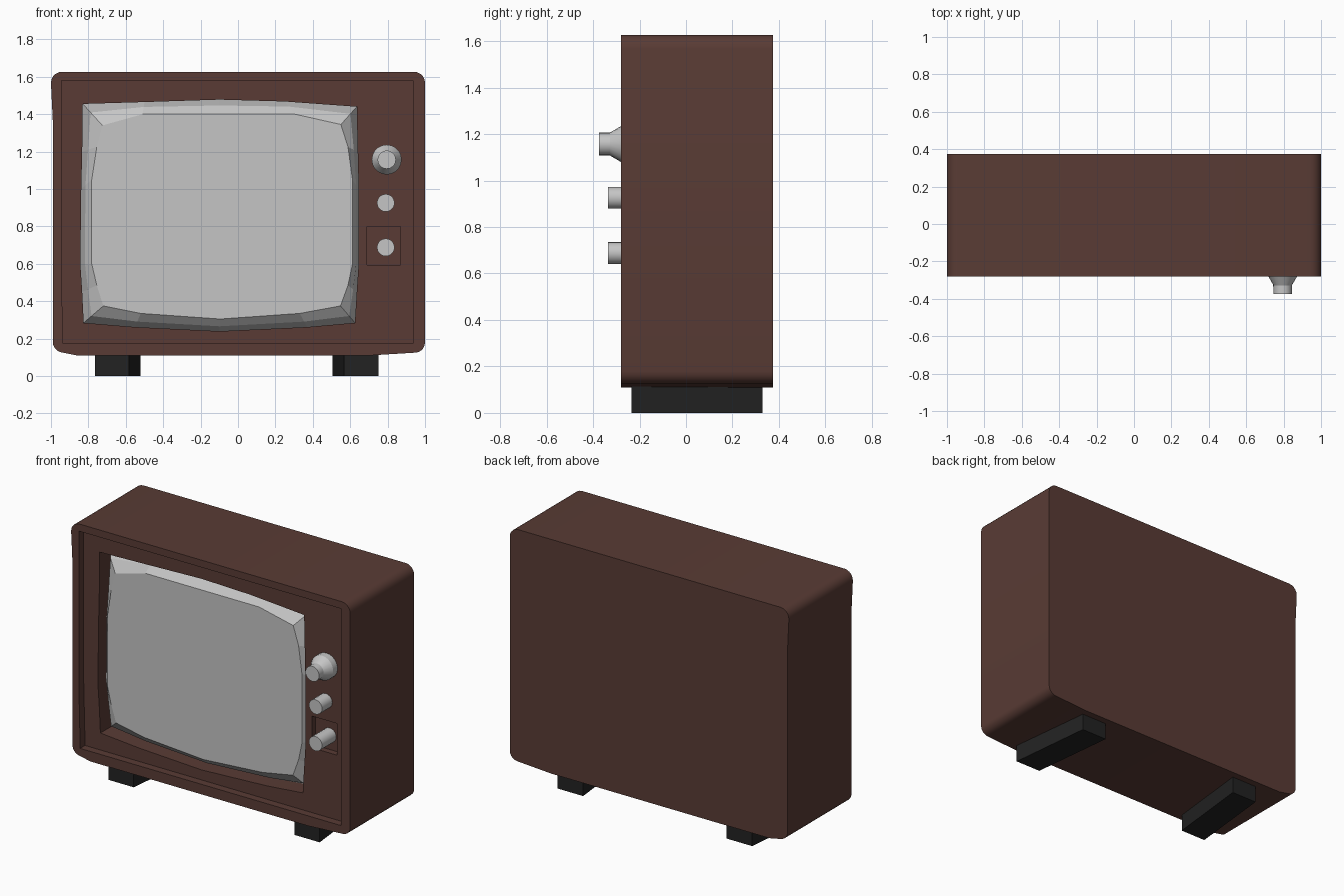
import bpy, bmesh, math

if "Cube" in bpy.data.objects:
    bpy.data.objects.remove(bpy.data.objects["Cube"])


def material(name, rgb):
    m = bpy.data.materials.new(name)
    m.diffuse_color = (*rgb, 1)
    m.use_nodes = True
    m.node_tree.nodes["Principled BSDF"].inputs["Base Color"].default_value = m.diffuse_color
    return m


BROWN = material("brown_wood", (0.1, 0.044, 0.035))
SILVER = material("silver_grey", (0.56, 0.56, 0.56))
BLACK = material("black_rubber", (0.016, 0.016, 0.016))


def ring(bm, pts, y):
    return [bm.verts.new((x, y, z)) for x, z in pts]


def bridge(bm, a, b):
    n = len(a)
    for i in range(n):
        bm.faces.new((a[i], a[(i + 1) % n], b[(i + 1) % n], b[i]))


def finish(bm, name, mat, smooth=None):
    bmesh.ops.recalc_face_normals(bm, faces=bm.faces[:])
    me = bpy.data.meshes.new(name)
    bm.to_mesh(me)
    bm.free()
    me.materials.append(mat)
    ob = bpy.data.objects.new(name, me)
    bpy.context.collection.objects.link(ob)
    if smooth:
        bpy.ops.object.select_all(action='DESELECT')
        ob.select_set(True)
        bpy.context.view_layer.objects.active = ob
        bpy.ops.object.shade_smooth_by_angle(angle=math.radians(smooth))
    return ob


def arc(cx, cz, rx, rz, a0, n=5):
    return [(cx + rx * math.cos(math.radians(a0 + 90 * i / n)),
             cz + rz * math.sin(math.radians(a0 + 90 * i / n))) for i in range(n + 1)]


# Outlines in x, z
outer = (arc(0.94, 1.567, 0.06, 0.06, 0) + arc(-0.94, 1.567, 0.06, 0.06, 90)
         + [(-0.99, 1.36)] + arc(-0.93, 0.18, 0.06, 0.055, 180)[:-1]
         + [(-0.86, 0.11), (0.70, 0.11)] + arc(0.945, 0.18, 0.055, 0.055, 270))
rim = [(-0.945, 1.58), (0.935, 1.58), (0.935, 0.175), (-0.935, 0.175), (-0.945, 0.6)]
opening = [(-0.83, 1.455), (-0.5, 1.465), (-0.1, 1.478), (0.25, 1.468),
           (0.635, 1.44), (0.64, 1.2), (0.645, 1.0), (0.645, 0.6), (0.635, 0.45),
           (0.625, 0.285), (0.37, 0.262), (-0.1, 0.24), (-0.55, 0.262),
           (-0.825, 0.285), (-0.833, 0.45), (-0.843, 0.6), (-0.838, 1.0), (-0.833, 1.2)]
glass = [(-0.725, 1.34), (-0.51, 1.40), (-0.1, 1.40), (0.305, 1.40),
         (0.55, 1.345), (0.588, 1.225), (0.612, 1.05), (0.612, 0.6), (0.588, 0.485),
         (0.548, 0.375), (0.33, 0.335), (-0.095, 0.305), (-0.52, 0.335),
         (-0.72, 0.375), (-0.755, 0.485), (-0.782, 0.6), (-0.782, 1.05), (-0.755, 1.225)]
pocket = [(0.69, 0.80), (0.87, 0.80), (0.87, 0.595), (0.69, 0.595)]
FRONT, PANEL, BACK = -0.28, -0.23, 0.375


def fill_between(bm, loops):
    edges = []
    for lp in loops:
        for i, v in enumerate(lp):
            w = lp[(i + 1) % len(lp)]
            edges.append(bm.edges.get((v, w)) or bm.edges.new((v, w)))
    bmesh.ops.triangle_fill(bm, edges=edges, use_beauty=True, normal=(0, -1, 0))


# Cabinet: shell, rim, recessed panel with screen opening and control pocket
bm = bmesh.new()
back, front = ring(bm, outer, BACK), ring(bm, outer, FRONT)
bridge(bm, back, front)
bm.faces.new(back)
rim_f, rim_p = ring(bm, rim, FRONT), ring(bm, rim, PANEL)
bridge(bm, rim_f, rim_p)
holes = []
for pts, depth in ((opening, -0.105), (pocket, -0.19)):
    a, b = ring(bm, pts, PANEL), ring(bm, pts, depth)
    bridge(bm, a, b)
    bm.faces.new(b)
    holes.append(a)
fill_between(bm, [front, rim_f])
fill_between(bm, [rim_p] + holes)
finish(bm, "cabinet", BROWN, 30)

# Screen: bulging picture tube rising from the back of the opening
bm = bmesh.new()
mid = [(a[0] + (b[0] - a[0]) * 0.4, a[1] + (b[1] - a[1]) * 0.4) for a, b in zip(opening, glass)]
r0, r1, r2 = ring(bm, opening, -0.107), ring(bm, mid, -0.18), ring(bm, glass, -0.22)
bridge(bm, r0, r1)
bridge(bm, r1, r2)
bm.faces.new(r2)
bm.faces.new(r0)
finish(bm, "screen", SILVER)


# Knobs: turned profiles (y, radius)
def knob(name, x, z, profile, n=20):
    bm = bmesh.new()
    rings = [ring(bm, [(x + r * math.cos(2 * math.pi * i / n), z + r * math.sin(2 * math.pi * i / n))
                       for i in range(n)], y) for y, r in profile]
    for a, b in zip(rings, rings[1:]):
        bridge(bm, a, b)
    bm.faces.new(rings[0])
    bm.faces.new(rings[-1])
    finish(bm, name, SILVER, 25)


knob("channel_knob", 0.795, 1.157, [(-0.225, 0.08), (-0.275, 0.08), (-0.328, 0.049), (-0.375, 0.049)])
knob("volume_knob", 0.79, 0.926, [(-0.225, 0.047), (-0.335, 0.047)])
knob("tuning_knob", 0.79, 0.688, [(-0.185, 0.047), (-0.335, 0.047)])

# Feet: slanted bars, mirrored, turning inward toward the back
for side, name in ((-1, "left_foot"), (1, "right_foot")):
    bm = bmesh.new()
    dx = 0.0 if side > 0 else 0.015
    plan = [(0.568, -0.235), (0.75, -0.235), (0.69, 0.33), (0.506, 0.33)]
    lo, hi = [[bm.verts.new((side * (x + dx), y, z)) for x, y in plan] for z in (0, 0.125)]
    bridge(bm, lo, hi)
    bm.faces.new(lo)
    bm.faces.new(hi)
    finish(bm, name, BLACK)
